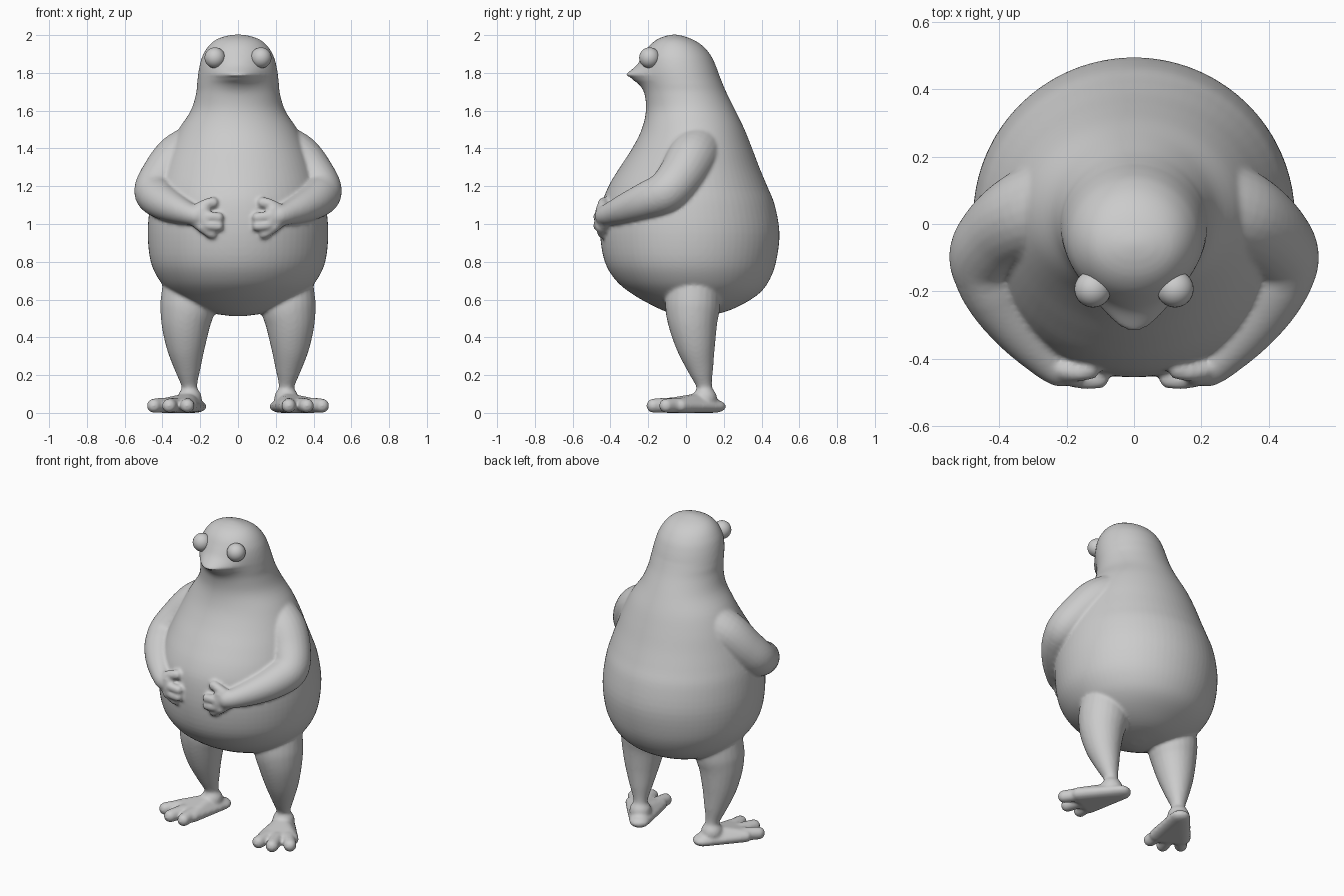
import bpy, bmesh
from math import sin, cos, pi
from mathutils import Vector

bm = bmesh.new()


def spline(rows, n=6):
    """Catmull-Rom refinement of a list of equal-length tuples."""
    out = []
    for i in range(len(rows) - 1):
        a, b = rows[max(i - 1, 0)], rows[i]
        c, d = rows[i + 1], rows[min(i + 2, len(rows) - 1)]
        for k in range(n):
            t = k / n
            out.append(tuple(
                0.5 * (2 * q + (r - p) * t + (2 * p - 5 * q + 4 * r - s) * t * t
                       + (3 * q - p - 3 * r + s) * t ** 3)
                for p, q, r, s in zip(a, b, c, d)))
    return out + [rows[-1]]


def skin(rings):
    """Closed surface through rings of points."""
    vs = [[bm.verts.new(p) for p in ring] for ring in rings]
    n = len(vs[0])
    for a, b in zip(vs, vs[1:]):
        for i in range(n):
            j = (i + 1) % n
            bm.faces.new((a[i], a[j], b[j], b[i]))
    bm.faces.new(vs[0][::-1])
    bm.faces.new(vs[-1])


def ball_rings(p, r, squash=1.0, n=24):
    """Rings of points on a ball."""
    rings = []
    for k in range(13):
        t = min(max(k * pi / 12, 0.03), pi - 0.03)
        rings.append([Vector(p) + r * Vector((sin(t) * cos(a * 2 * pi / n),
                                              sin(t) * sin(a * 2 * pi / n),
                                              -cos(t) * squash)) for a in range(n)])
    return rings


def tube(pts, side):
    """Round-ended tube through (x, y, z, radius) points."""
    pts = [(p[0] * side, *p[1:]) for p in spline(pts)]
    pos = [Vector(p[:3]) for p in pts]
    rings = []
    for i, p in enumerate(pts):
        d = (pos[min(i + 1, len(pos) - 1)] - pos[max(i - 1, 0)]).normalized()
        u = d.cross(Vector((0.3 * side, 1, 0.2))).normalized()
        w = d.cross(u)
        rings.append([pos[i] + p[3] * (u * cos(a * pi / 12) + w * sin(a * pi / 12))
                      for a in range(24)])
    skin(rings)
    skin(ball_rings(pos[0], pts[0][3]))
    skin(ball_rings(pos[-1], pts[-1][3]))


def hull(balls, side):
    """Convex hull around (x, y, z, radius, squash) balls."""
    tmp = bmesh.new()
    for x, y, z, r, q in balls:
        for ring in ball_rings((x * side, y, z), r, q):
            for p in ring:
                tmp.verts.new(p)
    bmesh.ops.convex_hull(tmp, input=tmp.verts[:])
    for f in tmp.faces:
        f.normal_update()
    copies = {}
    for f in tmp.faces:
        for v in f.verts:
            if v not in copies:
                copies[v] = bm.verts.new(v.co)
        bm.faces.new([copies[v] for v in f.verts])
    tmp.free()


# Torso and head: z, half width, front y, back y, lip bulge
profile = [
    (0.512, 0.03, -0.01, 0.07, 0), (0.53, 0.15, -0.09, 0.19, 0),
    (0.57, 0.26, -0.18, 0.29, 0), (0.63, 0.35, -0.285, 0.385, 0),
    (0.70, 0.415, -0.37, 0.44, 0), (0.80, 0.462, -0.43, 0.477, 0),
    (0.95, 0.478, -0.455, 0.495, 0), (1.10, 0.465, -0.445, 0.47, 0),
    (1.20, 0.44, -0.41, 0.43, 0), (1.30, 0.405, -0.35, 0.388, 0),
    (1.40, 0.365, -0.285, 0.35, 0), (1.50, 0.315, -0.235, 0.31, 0),
    (1.60, 0.25, -0.212, 0.262, 0), (1.69, 0.222, -0.215, 0.217, 0.005),
    (1.74, 0.217, -0.22, 0.195, 0.03), (1.765, 0.214, -0.225, 0.185, 0.06),
    (1.777, 0.213, -0.226, 0.18, 0.062), (1.787, 0.212, -0.228, 0.176, 0.092),
    (1.80, 0.21, -0.23, 0.172, 0.08), (1.84, 0.203, -0.232, 0.157, 0.03),
    (1.89, 0.188, -0.225, 0.133, 0.004), (1.94, 0.158, -0.197, 0.092, 0),
    (1.975, 0.118, -0.157, 0.04, 0), (1.995, 0.065, -0.11, -0.015, 0),
    (2.003, 0.015, -0.07, -0.05, 0)]
rings = []
for z, hw, yf, yb, lip in spline(profile, 4):
    ring = []
    for i in range(72):
        a = i * pi / 36
        y = (yf + yb) / 2 + (yb - yf) / 2 * sin(a) - lip * max(0, -sin(a)) ** 6
        ring.append((hw * cos(a), y, z))
    rings.append(ring)
skin(rings)

for s in (1, -1):
    # Arm: shoulder, elbow, wrist
    tube([(0.20, 0.07, 1.40, 0.14), (0.31, 0.03, 1.345, 0.135),
          (0.395, -0.03, 1.25, 0.122), (0.438, -0.105, 1.17, 0.112),
          (0.405, -0.21, 1.125, 0.098), (0.335, -0.315, 1.085, 0.08),
          (0.26, -0.40, 1.055, 0.06), (0.22, -0.43, 1.045, 0.054)], s)
    # Palm, thumb and three fingers
    hull([(0.24, -0.415, 1.05, 0.05, 1), (0.185, -0.445, 1.075, 0.034, 1),
          (0.17, -0.455, 1.02, 0.032, 1), (0.18, -0.44, 0.98, 0.032, 1)], s)
    tube([(0.20, -0.435, 1.085, 0.033), (0.165, -0.44, 1.107, 0.028),
          (0.132, -0.433, 1.113, 0.03)], s)
    for x, y, z in ((0.102, -0.462, 1.035), (0.103, -0.462, 0.988), (0.135, -0.44, 0.948)):
        tube([(0.19, -0.45, z * 0.6 + 0.415, 0.028), (0.15, y - 0.003, z + 0.005, 0.026),
              (x, y, z, 0.027)], s)
    # Leg
    tube([(0.262, 0.04, 0.66, 0.14), (0.267, 0.035, 0.56, 0.145),
          (0.276, 0.037, 0.47, 0.13), (0.276, 0.053, 0.35, 0.103),
          (0.266, 0.078, 0.23, 0.068), (0.258, 0.095, 0.15, 0.043),
          (0.256, 0.10, 0.11, 0.045), (0.256, 0.10, 0.075, 0.065)], s)
    # Foot: wedge-shaped sole plus three toes
    hull([(0.226, 0.152, 0.034, 0.06, 0.56), (0.26, 0.08, 0.055, 0.052, 1),
          (0.26, -0.10, 0.038, 0.045, 0.85), (0.40, -0.03, 0.038, 0.045, 0.85)], s)
    for base, tip in (((0.27, -0.09), (0.268, -0.172)), ((0.335, -0.08), (0.364, -0.172)),
                      ((0.39, -0.04), (0.445, -0.105))):
        tube([(*base, 0.042, 0.04), (*tip, 0.038, 0.038)], s)

# Blend everything into one smooth skin
mesh = bpy.data.meshes.new("body")
bmesh.ops.recalc_face_normals(bm, faces=bm.faces[:])
bm.to_mesh(mesh)
bm.free()
body = bpy.data.objects.new("body", mesh)
bpy.context.collection.objects.link(body)
rm = body.modifiers.new("blend", "REMESH")
rm.mode, rm.voxel_size, rm.use_smooth_shade = "VOXEL", 0.0095, True
sm = body.modifiers.new("soften", "SMOOTH")
sm.factor, sm.iterations = 0.5, 6

# Eyes
for s, name in ((1, "eye_left"), (-1, "eye_right")):
    bpy.ops.mesh.primitive_uv_sphere_add(segments=32, ring_count=16, radius=0.055,
                                         location=(s * 0.122, -0.193, 1.88))
    eye = bpy.context.object
    eye.name = name
    bpy.ops.object.shade_smooth()
